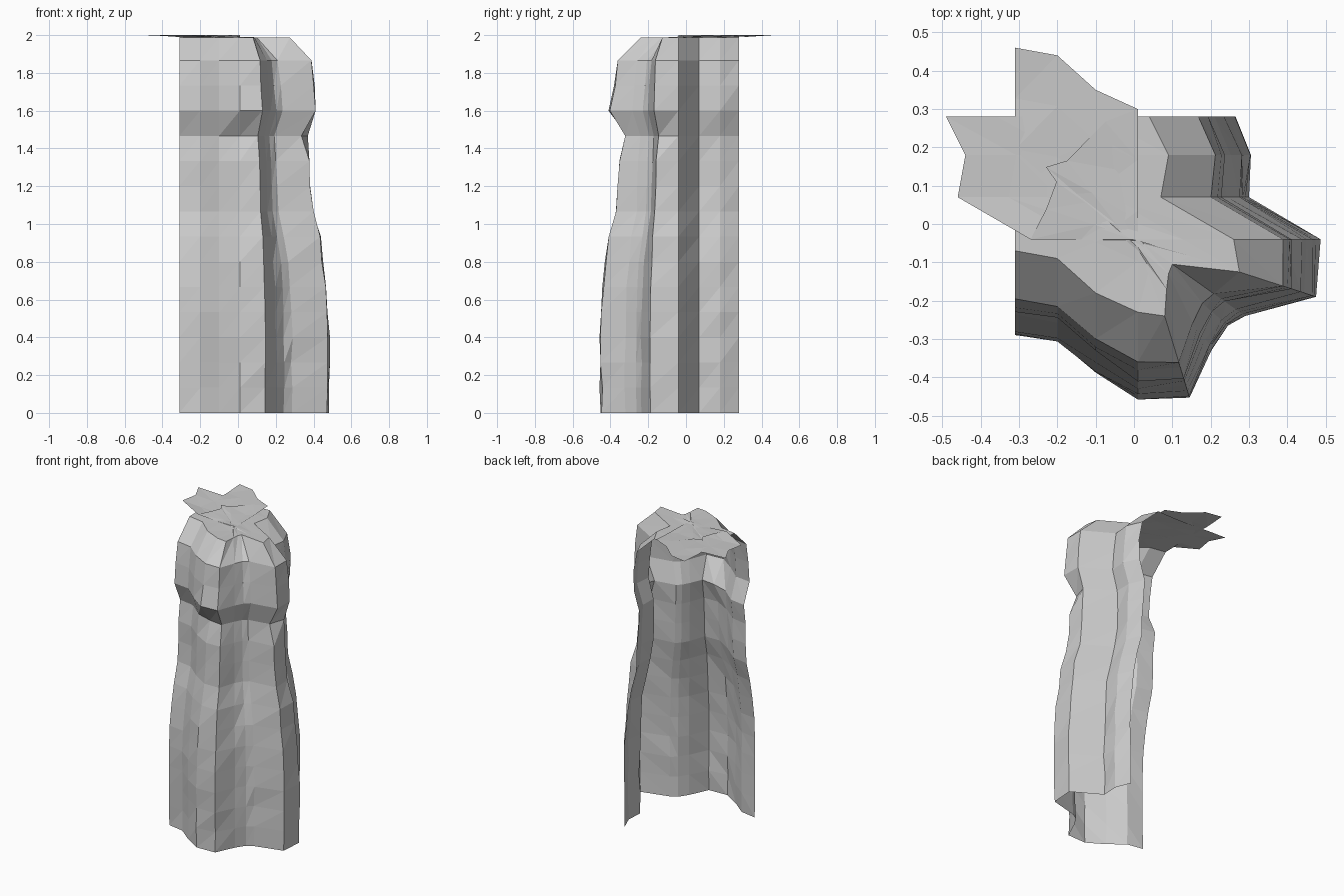
import bpy, bmesh, random
from mathutils import Vector

random.seed(4)
cube = bpy.data.objects.get("Cube")
if cube:
    bpy.data.objects.remove(cube)

# Single grey cloth colour
GREY = (0.6, 0.6, 0.6, 1.0)
mat = bpy.data.materials.new("cloth_grey")
mat.use_nodes = True
mat.diffuse_color = GREY
mat.node_tree.nodes["Principled BSDF"].inputs["Base Color"].default_value = GREY

# Drape at the waist tuck and the bulge above it, for each part of the cloth
FRONT, RIDGE, CORNER, SIDE = (.122, .065), (.145, .05), (.15, .073), (.112, .075)

# Pleat columns: hem point, rim point, fold length factor, tuck
COLUMNS = [
    ((-.31, -.29), (-.31, -.07), 1, FRONT), ((-.20, -.31), (-.20, -.09), 1, FRONT),
    ((-.10, -.39), (-.10, -.18), 1, FRONT), ((.01, -.458), (.01, -.23), 1, RIDGE),
    ((.145, -.453), (.08, -.24), 1, RIDGE), ((.205, -.325), (.085, -.17), .8, FRONT),
    ((.245, -.265), (.09, -.13), .8, FRONT), ((.29, -.24), (.10, -.105), .7, FRONT),
    ((.475, -.19), (.275, -.125), 1, CORNER), ((.487, -.04), (.26, -.04), 1, SIDE),
    ((.30, .07), (.07, .07), 1, SIDE), ((.305, .18), (.09, .18), 1, SIDE),
    ((.265, .28), (.04, .28), 1, SIDE),
]
# Inward drape of each row, below and above the tuck
LOWER = [.006, .006, .004, .002, .008, .015, .03, .05, .09, .10, .108]
UPPER = [.078, .097, .225]
ROW = 2 / 15
RIM_HEIGHT = 1.987
FOLD_ROWS = 4
FOLD_LENGTH = .53


def cloth_column(hem, rim, stretch, tuck):
    """Points up the wall, then inward over the flat top."""
    hem, rim = Vector(hem), Vector(rim)
    drape = [*LOWER, *tuck, *UPPER][:len(LOWER) + 2] + UPPER
    points = []
    for r, inset in enumerate(drape):
        wobble = random.uniform(-.007, .007) if 0 < r < len(drape) - 2 else 0
        p = hem.lerp(rim, max(inset + wobble, 0) / drape[-1])
        points.append((p.x, p.y, min(r * ROW, RIM_HEIGHT)))
    inward = (rim - hem).normalized() * FOLD_LENGTH * stretch
    for k in range(1, FOLD_ROWS + 1):
        t = k / FOLD_ROWS
        p = rim + inward * t
        crease = random.uniform(0, .006) if k < FOLD_ROWS else 0
        points.append((p.x, p.y, RIM_HEIGHT + (2 - RIM_HEIGHT) * t - crease))
    return points


# Draped cloth: triangulated strip of columns
bm = bmesh.new()
grid = [[bm.verts.new(p) for p in cloth_column(*c)] for c in COLUMNS]
for a, b in zip(grid, grid[1:]):
    for r in range(len(a) - 1):
        bm.faces.new((a[r], b[r], b[r + 1]))
        bm.faces.new((a[r], b[r + 1], a[r + 1]))
mesh = bpy.data.meshes.new("draped_cloth")
bm.to_mesh(mesh)
bm.free()
mesh.materials.append(mat)
cloth = bpy.data.objects.new("draped_cloth", mesh)
bpy.context.collection.objects.link(cloth)
